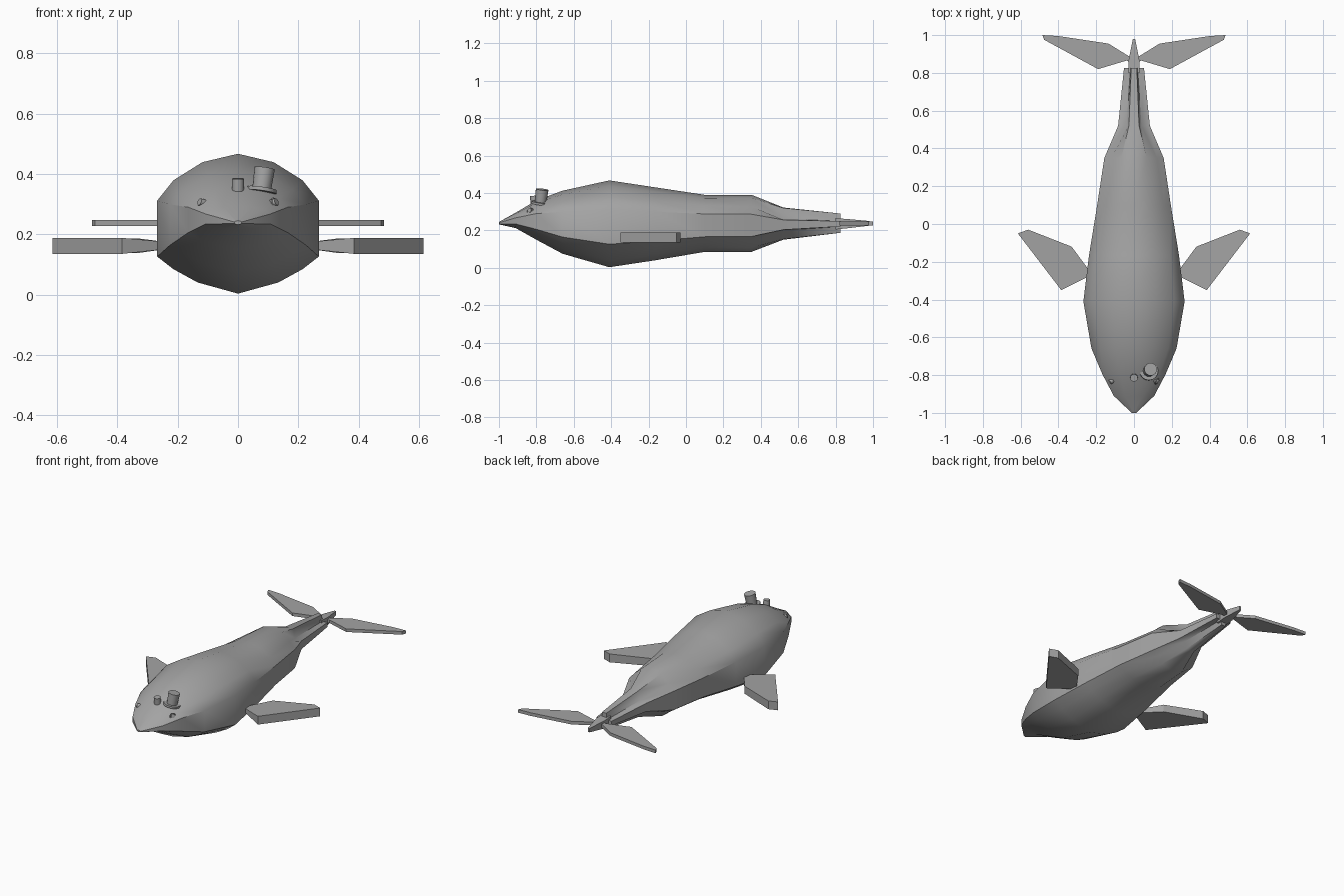
import bpy, bmesh, math
from mathutils import Matrix, Vector

if "Cube" in bpy.data.objects:
    bpy.data.objects.remove(bpy.data.objects["Cube"])

grey = bpy.data.materials.new("whale grey")
grey.diffuse_color = (0.37, 0.37, 0.37, 1)
grey.use_nodes = True
grey.node_tree.nodes["Principled BSDF"].inputs["Base Color"].default_value = grey.diffuse_color


def finish(name, bm, smooth=True):
    bmesh.ops.recalc_face_normals(bm, faces=bm.faces)
    mesh = bpy.data.meshes.new(name)
    bm.to_mesh(mesh)
    bm.free()
    obj = bpy.data.objects.new(name, mesh)
    mesh.materials.append(grey)
    bpy.context.collection.objects.link(obj)
    if smooth:
        bpy.ops.object.select_all(action='DESELECT')
        obj.select_set(True)
        bpy.context.view_layer.objects.active = obj
        bpy.ops.object.shade_smooth_by_angle(angle=math.radians(40))
    return obj


def loft(name, rings, smooth=True):
    """Skin equal-sized closed rings and cap both ends."""
    bm = bmesh.new()
    rows = [[bm.verts.new(p) for p in ring] for ring in rings]
    n = len(rows[0])
    for a, b in zip(rows, rows[1:]):
        for i in range(n):
            j = (i + 1) % n
            bm.faces.new((a[i], a[j], b[j], b[i]))
    bm.faces.new(rows[0])
    bm.faces.new(rows[-1])
    return finish(name, bm, smooth)


def slab(name, outline, side):
    """Flat fin; outline points are x, y, lower z, upper z."""
    loft(name, [[(side * x, y, lo) for x, y, lo, hi in outline],
                [(side * x, y, hi) for x, y, lo, hi in outline]], False)


def disc(bm, centre, axis, r1, r2, depth, sides=12):
    """Cylinder standing on centre and rising along axis."""
    axis = Vector(axis).normalized()
    rot = Vector((0, 0, 1)).rotation_difference(axis).to_matrix().to_4x4()
    place = Matrix.Translation(Vector(centre) + axis * depth / 2) @ rot
    bmesh.ops.create_cone(bm, cap_ends=True, segments=sides, radius1=r1,
                          radius2=r2, depth=depth, matrix=place)


# Body: a rounded section that turns into a ridged cross along the tail
ROUND = [(0, 1), (.44, .88), (.8, .62), (1, .33),
         (1, -.47), (.8, -.65), (.5, -.84), (0, -1)]
CROSS = [(0, 1), (.28, 1), (.36, .2), (1, .2),
         (1, -.35), (.36, -.35), (.28, -1), (0, -1)]
# y, half width, top z, bottom z, share of cross
stations = [(-1, .012, .245, .232, 0), (-.91, .107, .295, .212, 0),
            (-.80, .165, .36, .15, 0), (-.66, .225, .412, .075, 0),
            (-.41, .268, .467, .003, 0), (-.165, .238, .43, .04, 0),
            (.1, .195, .39, .085, 0), (.35, .157, .39, .085, .08),
            (.52, .084, .322, .15, .75), (.825, .053, .29, .187, 1)]
rings = []
for y, w, top, bottom, t in stations:
    mid, half = (top + bottom) / 2, (top - bottom) / 2
    side = [((a * (1 - t) + c * t) * w, y, mid + (b * (1 - t) + d * t) * half)
            for (a, b), (c, d) in zip(ROUND, CROSS)]
    rings.append(side + [(-x, yy, z) for x, yy, z in side[-2:0:-1]])
loft("body", rings)

# Tail stem spike between the flukes
loft("tail_stem", [[(-w, y, lo), (w, y, lo), (w, y, hi), (-w, y, hi)]
                   for y, w, lo, hi in [(.80, .03, .205, .265),
                                        (.87, .028, .212, .26),
                                        (.98, .006, .225, .25)]], False)

# Mirrored flippers and tail flukes
FLIPPER = [(.20, -.25, .15, .175), (.245, -.28, .15, .175),
           (.385, -.35, .135, .188), (.615, -.05, .135, .188),
           (.56, -.03, .135, .188), (.33, -.12, .138, .186),
           (.245, -.235, .15, .175)]
FLUKE = [(.0, .85), (.04, .865), (.19, .82), (.475, .975), (.485, 1),
         (.40, .995), (.135, .955), (.03, .89), (0, .87)]
for label, s in (("right", 1), ("left", -1)):
    slab(label + "_flipper", FLIPPER, s)
    slab(label + "_fluke", [(x, y, .227, .247) for x, y in FLUKE], s)

    # Eyes on the sides of the head
    bm = bmesh.new()
    disc(bm, (s * .108, -.825, .30), (s * .8, -.5, .3), .015, .012, .025, 10)
    finish(label + "_eye", bm)

# Monocle ring around the right eye
bm = bmesh.new()
axis = Vector((.8, -.5, .3)).normalized()
u = axis.cross(Vector((0, 0, 1))).normalized()
v = axis.cross(u)
grid = []
for i in range(12):
    a = math.tau * i / 12
    out = u * math.cos(a) + v * math.sin(a)
    grid.append([bm.verts.new(Vector((.122, -.833, .302)) + out * (.018 + p)
                              + axis * q)
                 for p, q in ((-.003, 0), (0, -.003), (.003, 0), (0, .003))])
for i in range(12):
    a, b = grid[i], grid[(i + 1) % 12]
    for j in range(4):
        k = (j + 1) % 4
        bm.faces.new((a[j], a[k], b[k], b[j]))
finish("monocle", bm)

# Blowhole stub on the forehead
bm = bmesh.new()
disc(bm, (0, -.81, .335), (0, -.1, 1), .02, .02, .05)
finish("blowhole", bm)

# Tilted top hat
tilt = Vector((.14, .12, 1)).normalized()
base = Vector((.079, -.777, .352))
bm = bmesh.new()
disc(bm, base - tilt * .012, tilt, .05, .05, .012, 16)
finish("hat_brim", bm)
bm = bmesh.new()
disc(bm, base - tilt * .005, tilt, .031, .034, .073, 16)
finish("hat_crown", bm)
